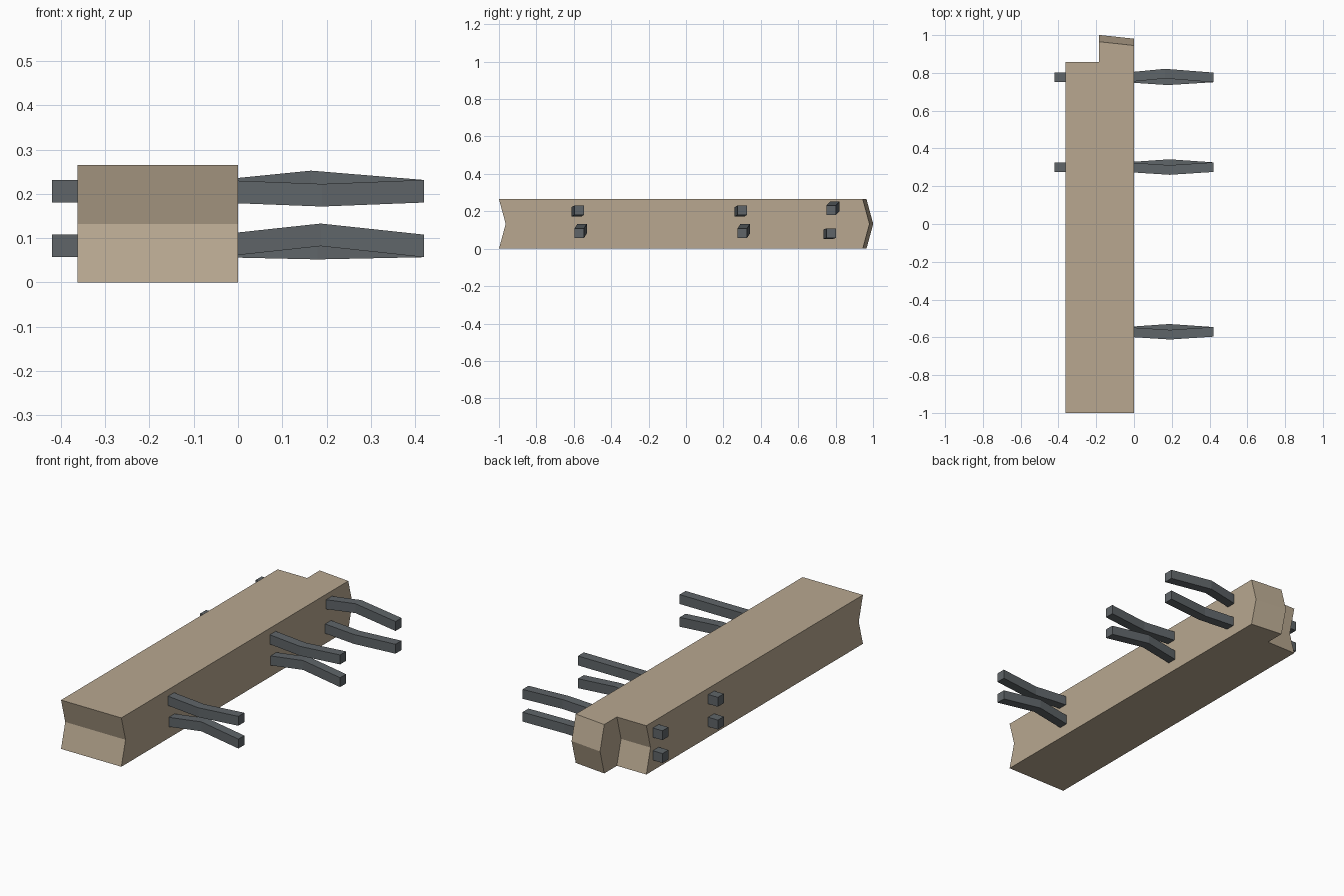
import bpy, bmesh

if "Cube" in bpy.data.objects:
    bpy.data.objects.remove(bpy.data.objects["Cube"])


def material(name, rgb):
    m = bpy.data.materials.new(name)
    m.diffuse_color = (*rgb, 1)
    m.use_nodes = True
    m.node_tree.nodes["Principled BSDF"].inputs["Base Color"].default_value = m.diffuse_color
    return m


def loft(name, rings, mat):
    """Closed solid skinned through rings of equal point count."""
    bm = bmesh.new()
    loops = [[bm.verts.new(p) for p in ring] for ring in rings]
    n = len(loops[0])
    for a, b in zip(loops, loops[1:]):
        for i in range(n):
            j = (i + 1) % n
            bm.faces.new((a[i], a[j], b[j], b[i]))
    bm.faces.new(loops[0][::-1])
    bm.faces.new(loops[-1])
    bmesh.ops.recalc_face_normals(bm, faces=bm.faces)
    mesh = bpy.data.meshes.new(name)
    bm.to_mesh(mesh)
    bm.free()
    mesh.materials.append(mat)
    obj = bpy.data.objects.new(name, mesh)
    bpy.context.collection.objects.link(obj)
    return obj


stone = material("stone", (0.48, 0.39, 0.28))
steel = material("steel", (0.115, 0.13, 0.14))


# Concrete slab: stepped plan, middle level shifted back for the V-shaped ends
def plan(z, shift):
    pts = [(-0.362, -1), (0, -1), (0, 0.945), (-0.185, 0.965)]
    ring = [(x, y + shift, z) for x, y in pts]
    return ring + [(-0.185, 0.857 - shift, z), (-0.362, 0.857 - shift, z)]


loft("concrete_slab", [plan(0, 0), plan(0.1325, 0.036), plan(0.265, 0)], stone)


# Bent reinforcing bars: square section along a kinked path
H = 0.0255


def bar(name, path):
    rings = [[(x, y + sy * H, z + sz * H) for sy, sz in
              ((-1, -1), (1, -1), (1, 1), (-1, 1))] for x, y, z in path]
    loft(name, rings, steel)


# row y, goes through the slab, then (kink x, dy, dz) for the upper and lower bars
UP, LOW = 0.206, 0.0825
rows = [
    ("front", -0.571, False, (0.19, -0.015, -0.009), (0.187, 0.016, 0.025)),
    ("middle", 0.301, True, (0.19, -0.015, -0.009), (0.187, 0.016, 0.025)),
    ("back", 0.776, True, (0.165, 0.020, 0.021), (0.18, -0.015, -0.005)),
]
for row, y, through, upper, lower in rows:
    for level, z, (kx, dy, dz) in (("upper", UP, upper), ("lower", LOW, lower)):
        path = [(-0.045, y, z), (kx, y + dy, z + dz), (0.42, y, z)]
        if through:
            path.insert(0, (-0.42, y, z))
        bar(f"{row}_{level}_rebar", path)
